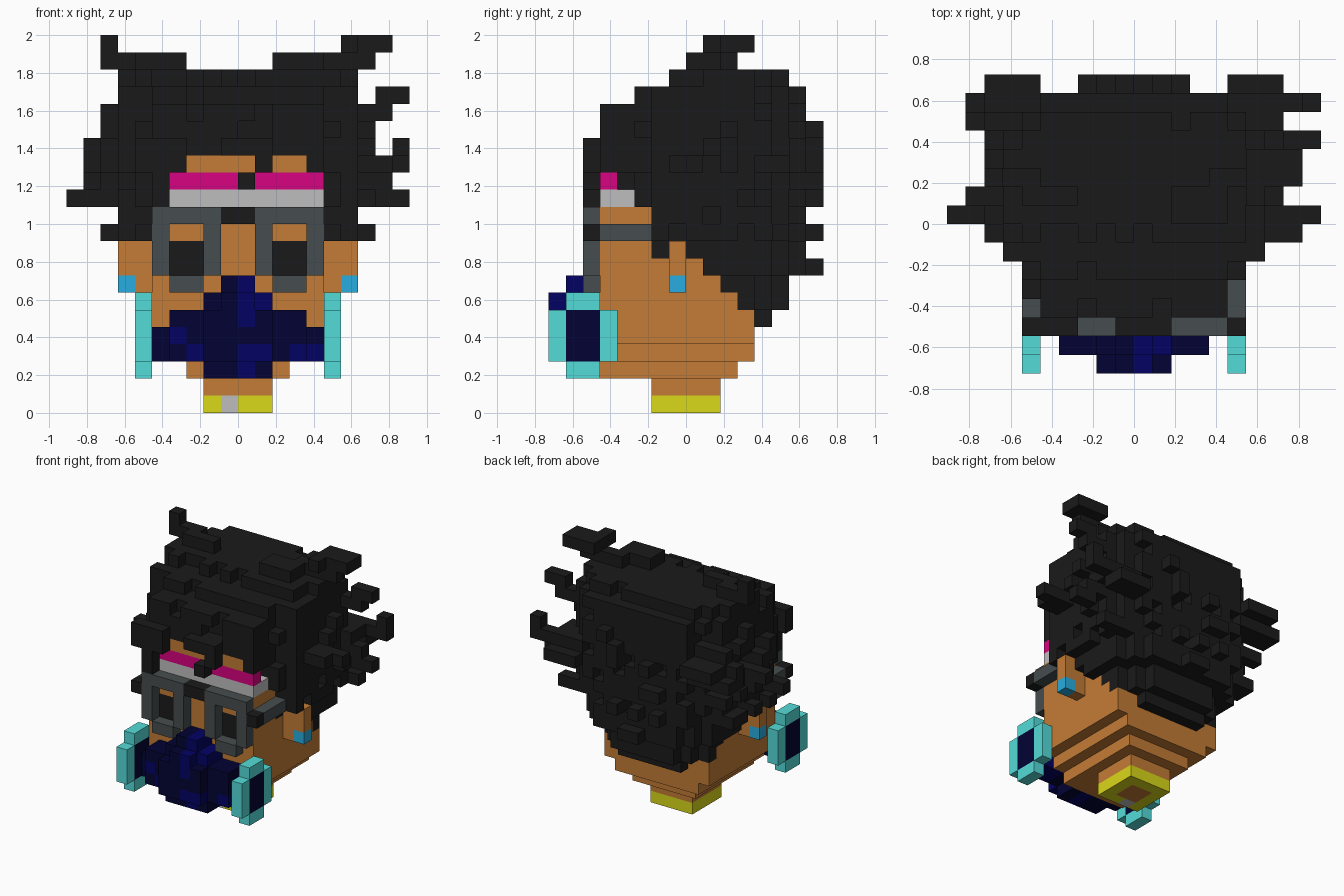
import bpy, bmesh, random
from mathutils import Vector

if "Cube" in bpy.data.objects:
    bpy.data.objects.remove(bpy.data.objects["Cube"], do_unlink=True)

random.seed(7)
U = 1 / 11  # edge of one block


# ---- materials (0-255 display colours converted to linear) ----
def linear(c):
    c /= 255
    return c / 12.92 if c <= 0.04045 else ((c + 0.055) / 1.055) ** 2.4


COLOURS = {
    "skin": (196, 124, 54), "black": (26, 26, 26), "dark_grey": (70, 77, 78),
    "light_grey": (190, 190, 190), "magenta": (216, 3, 129), "blue": (40, 174, 224),
    "teal": (84, 220, 217), "yellow": (218, 216, 25),
    "dark_navy": (2, 2, 52), "navy": (2, 2, 100),
}
MATS = {}
for name, rgb in COLOURS.items():
    m = bpy.data.materials.new(name)
    m.use_nodes = True
    col = tuple(linear(c) for c in rgb) + (1,)
    m.diffuse_color = col
    m.node_tree.nodes["Principled BSDF"].inputs["Base Color"].default_value = col
    MATS[name] = m

# ---- block grid: each cell belongs to one part and has one colour ----
cells = {}


def box(part, colour, x, y, z):
    """Fill an inclusive range of cells, replacing what is there."""
    for i in range(x[0], x[1] + 1):
        for j in range(y[0], y[1] + 1):
            for k in range(z[0], z[1] + 1):
                cells[i, j, k] = (part, colour)


def pair(part, colour, x, y, z):
    """Same box on both sides of the centre plane."""
    box(part, colour, x, y, z)
    box(part, colour, (-1 - x[1], -1 - x[0]), y, z)


# collar and neck
box("collar", "yellow", (-2, 1), (-2, 1), (0, 0))
box("collar", "light_grey", (-1, -1), (-2, -2), (0, 0))
box("neck", "skin", (-1, 0), (-1, 0), (0, 0))
box("neck", "skin", (-2, 1), (-2, 1), (1, 1))

# head: stepped chin, sloping nape, forehead
for k, back in enumerate([2, 3, 3, 3, 2, 1, 0, -1, -3, -3], start=2):
    half = min(k + 1, 5)
    box("head", "skin", (-half, half - 1), (-5, back), (k, k))
box("head", "skin", (-3, 3), (-5, -5), (14, 14))

# ears with studs
pair("ears", "skin", (5, 6), (-1, -1), (7, 9))
pair("ear_studs", "blue", (6, 6), (-1, -1), (7, 7))

# eyes, set into the head behind the goggle frames
pair("eyes", "black", (2, 3), (-5, -5), (8, 9))

# headband
box("headband", "light_grey", (-4, 4), (-5, -4), (12, 12))
box("headband", "magenta", (-4, 4), (-5, -5), (13, 13))

# goggles: two frames, bridge, hinges and straps
for x in (1, 4):
    pair("goggles", "dark_grey", (x, x), (-6, -6), (8, 10))
pair("goggles", "dark_grey", (1, 4), (-6, -6), (11, 11))
pair("goggles", "dark_grey", (2, 3), (-6, -6), (7, 7))
box("goggles", "black", (-1, 0), (-6, -6), (11, 11))
pair("goggles", "black", (5, 5), (-6, -6), (10, 10))
pair("goggle_straps", "dark_grey", (5, 5), (-5, -3), (10, 10))

# face mask, stepping forward in three layers: (depth, half width, bottom, top)
for j, half, z0, z1 in [(-6, 5, 3, 4), (-6, 4, 5, 5), (-6, 2, 2, 6), (-6, 1, 7, 7),
                        (-7, 4, 3, 5), (-7, 2, 2, 6), (-7, 1, 7, 7),
                        (-8, 2, 3, 5), (-8, 1, 6, 6)]:
    box("mask", "dark_navy", (-half, half - 1), (j, j), (z0, z1))
for (i, j, k), (part, _) in list(cells.items()):
    if part == "mask" and ((i == 0 and k != 4) or (i == 1 and k in (3, 6))
                           or (i < -2 and (i + k) % 4 == 0) or (i > 2 and k == 3)):
        cells[i, j, k] = (part, "navy")

# round side filters: teal ring with a dark centre
pair("filter_rings", "teal", (5, 5), (-8, -5), (3, 5))
pair("filter_rings", "teal", (5, 5), (-7, -6), (2, 6))
pair("filter_centres", "dark_navy", (5, 5), (-7, -6), (3, 5))


def hair(x, y, z):
    box("hair", "black", x, y, z)


# hair volume from the nape (level 5) upward: front and back of each level
FRONT = [4, 3, 2, 1, 0, -2, -2, -3, -4, -5, -5, -5, -5, -3, -1]
for k, front in enumerate(FRONT, start=5):
    half = 3 if k == 5 else 5 if k < 8 else 6 if k < 10 else 7
    back = 4 if k == 5 else 5 if k in (6, 7, 19) else 6
    for j in range(front, back + 1):
        w = min(half, 5) if j <= -4 else min(half, 6) if j == -3 else half
        if k > 5:  # rounded back corners
            w -= {back: 2, back - 1: 1}.get(j, 0)
        if k >= 18 and j == front:
            w -= 1
        for i in range(-w, w):
            # the outer shell is ragged
            edge = j == back or i in (-w, w - 1) or (j == front and k > 15)
            if edge and k >= 10 and random.random() < 0.15:
                continue
            cells.setdefault((i, j, k), ("hair", "black"))

# small tufts standing out of the sides and the back
for k in (10, 12, 13, 14, 15, 16, 17):
    for j in range(-1, 6):
        for x in ((-8, -7), (6, 7)):
            if random.random() < 0.16:
                hair(x, (j, j), (k, k))
for k in (8, 10, 12, 13, 14, 15, 16):
    for i in range(-3, 3):
        if random.random() < 0.2:
            hair((i, i), (6, 7), (k, k))

# fringe, front locks and sideburns
hair((-5, -5), (-6, -3), (12, 15))
hair((-6, -6), (-4, -3), (12, 15))
hair((-4, -4), (-6, -5), (14, 15))
hair((-6, -6), (-6, -6), (14, 15))
hair((-1, 1), (-6, -6), (15, 15))
hair((1, 1), (-6, -5), (14, 14))
hair((0, 0), (-6, -5), (13, 13))
hair((4, 4), (-5, -5), (14, 15))
pair("hair", "black", (4, 4), (-2, -2), (9, 9))

# long spikes at the sides: (tip, depth, level), rooted in the hair volume
for tip, j, k in [(8, 4, 17), (9, 0, 14), (9, 6, 14), (8, 4, 13), (7, 5, 10), (8, -1, 14),
                  (-10, 0, 12), (-9, 1, 13), (-9, 5, 14), (-9, 6, 14), (-9, 5, 15),
                  (-8, -1, 15), (-8, 3, 10), (-8, 2, 17)]:
    hair((min(tip, 5), max(tip, -6)), (j, j), (k, k))
for k in (12, 18):
    hair((8, 9), (4, 4), (k, k))
hair((9, 9), (6, 6), (15, 15))

# spikes at the back
for x0, x1, k in [(0, 0, 8), (-3, -3, 10), (-8, -6, 15), (5, 7, 13), (2, 2, 16)]:
    hair((x0, x1), (6, 7), (k, k))

# crown tufts with a horn on each side
hair((-8, -6), (2, 2), (20, 20))
hair((-8, -8), (2, 2), (21, 21))
hair((-6, -4), (1, 1), (20, 20))
hair((2, 4), (0, 1), (20, 20))
hair((4, 7), (2, 2), (20, 20))
hair((6, 8), (2, 3), (21, 21))
hair((6, 6), (1, 1), (21, 21))

# ---- turn each part's cells into a mesh of outer faces ----
AXES = [Vector(d) for d in ((1, 0, 0), (0, 1, 0), (0, 0, 1))]
DIRS = AXES + [-d for d in AXES]


def build(part):
    bm = bmesh.new()
    mesh = bpy.data.meshes.new(part)
    mine = {c: v[1] for c, v in cells.items() if v[0] == part}
    slots = sorted(set(mine.values()))
    for name in slots:
        mesh.materials.append(MATS[name])
    for c, colour in mine.items():
        mid = Vector(c) + Vector((0.5, 0.5, 0.5))
        for n in DIRS:
            if tuple(int(a + b) for a, b in zip(c, n)) in cells:
                continue
            a = Vector((n.y, n.z, n.x))
            b = n.cross(a)
            corners = [mid + (n + a * s + b * t) / 2
                       for s, t in ((-1, -1), (1, -1), (1, 1), (-1, 1))]
            face = bm.faces.new([bm.verts.new(p * U) for p in corners])
            face.material_index = slots.index(colour)
    bmesh.ops.remove_doubles(bm, verts=bm.verts, dist=0.001)
    bm.to_mesh(mesh)
    bm.free()
    bpy.context.collection.objects.link(bpy.data.objects.new(part, mesh))


for part in sorted({v[0] for v in cells.values()}):
    build(part)
